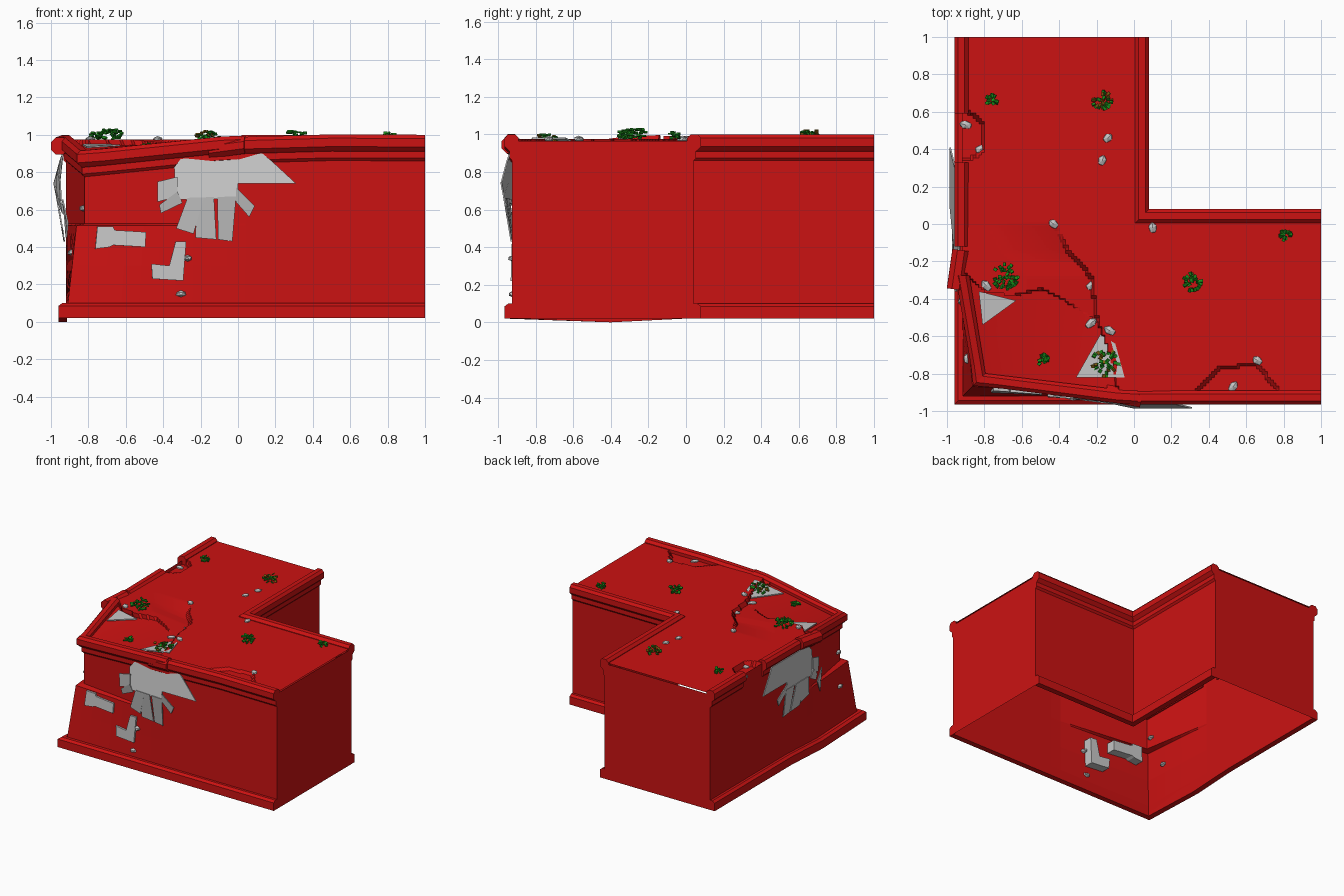
import bpy, bmesh, math, random
from mathutils import Vector, Matrix

random.seed(4)
cube = bpy.data.objects.get("Cube")
if cube:
    bpy.data.objects.remove(cube)

FRONT, LEFT, END, NOTCH = -0.925, -0.92, 1.0, 0.04
ROOF, FLOOR = 0.975, 0.02


def material(name, rgb):
    m = bpy.data.materials.new(name)
    m.diffuse_color = (*rgb, 1)
    m.use_nodes = True
    m.node_tree.nodes["Principled BSDF"].inputs["Base Color"].default_value = (*rgb, 1)
    return m


red = material("red wall", (0.6, 0.006, 0.006))
grey = material("grey stone", (0.55, 0.55, 0.55))
green = material("green leaf", (0.01, 0.26, 0.01))
olive = material("olive leaf", (0.2, 0.11, 0.005))


def make(name, bm, *mats, fix=True):
    if fix:
        bmesh.ops.recalc_face_normals(bm, faces=bm.faces)
    mesh = bpy.data.meshes.new(name)
    bm.to_mesh(mesh)
    bm.free()
    for m in mats:
        mesh.materials.append(m)
    ob = bpy.data.objects.new(name, mesh)
    bpy.context.scene.collection.objects.link(ob)


def clamp(v):
    return max(0.0, min(1.0, v))


def interp(pts, x):
    for (a, u), (b, v) in zip(pts, pts[1:]):
        if x <= b:
            return u + (v - u) * clamp((x - a) / (b - a))
    return pts[-1][1]


def slump(p):
    """Push the collapsed front corner inwards and down."""
    t = clamp(1 - (p[0] - LEFT) / 0.88) * clamp(1 - (p[1] - FRONT) / 0.68)
    inset = 0.11 * p[2] if p[2] < 0.52 else 0.1
    drop = 0.085 * clamp((p[2] - 0.6) / 0.25)
    return Vector((p[0] + t * inset, p[1] + t * inset, p[2] - t * drop))


def dense(path, n):
    pts = [Vector(p) for p in path]
    out = [a.lerp(b, k / n) for a, b in zip(pts, pts[1:]) for k in range(n)]
    return out + [pts[-1]]


def sweep(name, path, profile, n=1, warp=False):
    """Carry a profile of (outward, z) points along a mitred path of (x, y, dz)."""
    pts = dense(path, n)
    dirs = [(b - a).to_2d().normalized() for a, b in zip(pts, pts[1:])]
    normals = [Vector((-d.y, d.x)) for d in dirs]
    bm, rings = bmesh.new(), []
    for i, p in enumerate(pts):
        a, b = normals[max(i - 1, 0)], normals[min(i, len(normals) - 1)]
        m = (a + b) / (1 + a.dot(b))
        ring = [Vector((p.x + m.x * o, p.y + m.y * o, z + p.z)) for o, z in profile]
        rings.append([bm.verts.new(slump(v) if warp else v) for v in ring])
    k = len(profile)
    for r, s in zip(rings, rings[1:]):
        for j in range(k):
            bm.faces.new((r[j], r[(j + 1) % k], s[(j + 1) % k], s[j]))
    bm.faces.new(rings[0])
    bm.faces.new(rings[-1])
    make(name, bm, red)


# Walls: open shell, one sheet all the way round
outline = [(END, FRONT, 0), (LEFT, FRONT, 0), (LEFT, END, 0), (NOTCH, END, 0),
           (NOTCH, NOTCH, 0), (END, NOTCH, 0), (END, FRONT, 0)]
heights = [FLOOR, 0.1, 0.3, 0.515, 0.525, 0.6, 0.72, 0.85, ROOF - 0.01]
bm = bmesh.new()
cols = [[bm.verts.new(slump((p.x, p.y, z))) for z in heights] for p in dense(outline, 20)]
for a, b in zip(cols, cols[1:]):
    for j in range(len(heights) - 1):
        bm.faces.new((a[j], a[j + 1], b[j + 1], b[j]))
bmesh.ops.remove_doubles(bm, verts=bm.verts, dist=0.0001)
make("walls", bm, red)

# Roof: sheet with a sunken corner, cracks and dents
corner_crack = [(-0.92, -0.26), (-0.8, -0.37), (-0.66, -0.39), (-0.5, -0.35),
                (-0.33, -0.44), (-0.2, -0.52), (-0.16, -0.62), (-0.08, -0.93)]
long_crack = [(-0.5, -0.2), (-0.28, -0.23), (-0.15, -0.35), (0, -0.43)]
edge_crack = [(0.3, -0.93), (0.45, -0.77), (0.66, -0.75), (0.8, -0.93)]


def roof_point(x, y):
    z = ROOF
    if x < -0.08 and y < interp(corner_crack, x):
        return slump((x, y, z - 0.02))
    if -0.52 < y < 0:
        gap = interp(long_crack, y) - x
        if gap > 0:
            z -= 0.035 * clamp(1 - gap / 0.35) * clamp(-y / 0.2)
    if 0.3 < x < 0.8 and y < interp(edge_crack, x):
        z -= 0.02
    if x < -0.8 and math.hypot(x - LEFT, y - 0.47) < 0.13:
        z -= 0.04
    return Vector((x, y, z))


N = 128
bm = bmesh.new()
grid = [[bm.verts.new(roof_point(LEFT + (END - LEFT) * i / N, FRONT + (END - FRONT) * j / N))
         for j in range(N + 1)] for i in range(N + 1)]
for i in range(N):
    for j in range(N):
        if i < N / 2 or j < N / 2:
            bm.faces.new((grid[i][j], grid[i + 1][j], grid[i + 1][j + 1], grid[i][j + 1]))
loose = [v for v in bm.verts if not v.link_faces]
bmesh.ops.delete(bm, geom=loose, context='VERTS')
make("roof", bm, red, fix=False)

# Cornices and base mouldings
cornice = [(-0.035, 0.92), (-0.035, 0.98), (-0.015, 1.0), (0.022, 1.0), (0.04, 0.98),
           (0.04, 0.935), (0.02, 0.915), (0.014, 0.91), (0.014, 0.875), (0, 0.86), (-0.01, 0.86)]
roll = [(0.05 * math.cos(a * math.pi / 4 + 0.4), 0.95 + 0.05 * math.sin(a * math.pi / 4 + 0.4))
        for a in range(8)]
skirting = [(-0.005, FLOOR), (0.04, FLOOR), (0.04, 0.085), (0.02, 0.1), (-0.005, 0.1)]

sweep("front_cornice", [(END, FRONT, 0), (0.5, FRONT, 0.002), (0, FRONT, -0.012)], cornice)
sweep("fallen_cornice", [(0.02, FRONT, -0.005), (LEFT, FRONT, 0), (LEFT, -0.28, 0)],
      cornice, n=8, warp=True)
sweep("left_cornice_middle", [(LEFT, -0.12, -0.01), (LEFT, 0.33, -0.005)], cornice)
sweep("left_cornice_back", [(LEFT, 0.59, 0), (LEFT, END, 0)], cornice)
sweep("notch_cornice", [(NOTCH, END, 0), (NOTCH, NOTCH, 0), (END, NOTCH, 0)], cornice)
sweep("loose_front_roll", [(0.04, -0.935, -0.005), (-0.15, -0.9, -0.03)], roll)
sweep("loose_left_roll", [(-0.955, -0.35, -0.01), (-0.925, -0.14, 0)], roll)
sweep("outer_skirting", [(END, FRONT, 0), (LEFT, FRONT, 0), (LEFT, -0.4, -0.02),
                         (LEFT, 0, 0), (LEFT, END, 0)], skirting)
sweep("notch_skirting", [(NOTCH, END, 0), (NOTCH, NOTCH, 0), (END, NOTCH, 0)], skirting)

# Broken facing slabs: outlines are (along the wall, z)
slabs = [
    [(-0.37, 0.66), (-0.38, 0.86), (-0.34, 0.9), (0.13, 0.9), (0.18, 0.86),
     (0.31, 0.74), (0, 0.74), (0, 0.66)],
    [(-0.48, 0.65), (-0.48, 0.78), (-0.36, 0.8), (-0.36, 0.68)],
    [(-0.46, 0.58), (-0.47, 0.63), (-0.36, 0.71), (-0.33, 0.64)],
    [(-0.35, 0.5), (-0.3, 0.67), (-0.2, 0.67), (-0.25, 0.47)],
    [(-0.24, 0.45), (-0.24, 0.67), (-0.14, 0.67), (-0.12, 0.44)],
    [(-0.11, 0.44), (-0.12, 0.67), (-0.01, 0.67), (-0.03, 0.43)],
    [(-0.01, 0.64), (0.06, 0.56), (0.09, 0.62), (-0.01, 0.72)],
]
bulge = [(0.43, 0.008), (0.6, 0.035), (0.74, 0.062), (0.86, 0.03), (0.91, 0.012)]


def slab(bm, shape, place, depth):
    """Solid slab: place(along, z, lift) gives its points, depth runs into the wall."""
    near = [bm.verts.new(place(s, z, 0)) for s, z in shape]
    far = [bm.verts.new(place(s, z, -depth)) for s, z in shape]
    bm.faces.new(near)
    bm.faces.new(far[::-1])
    for i in range(len(near)):
        bm.faces.new((near[i - 1], near[i], far[i], far[i - 1]))


def on_front(s, z, d):
    return slump((s, FRONT - interp(bulge, z) - d, z))


def on_left(s, z, d):
    return slump((LEFT - interp(bulge, z) - d - 0.005, s + 0.1, z))


for side, place in (("front", on_front), ("left", on_left)):
    bm = bmesh.new()
    for shape in slabs:
        slab(bm, shape, place, 0.008)
    if side == "left":
        slab(bm, [(-0.58, 0.53), (-0.54, 0.45), (-0.5, 0.55), (-0.55, 0.66)], place, 0.008)
    make(side + "_broken_slabs", bm, grey)

# Exposed blocks set through the front wall
blocks = [
    [(-0.8, 0.39), (-0.8, 0.51), (-0.71, 0.53), (-0.7, 0.49), (-0.52, 0.48),
     (-0.52, 0.4), (-0.7, 0.41), (-0.72, 0.4)],
    [(-0.47, 0.23), (-0.48, 0.31), (-0.38, 0.3), (-0.35, 0.43), (-0.29, 0.43), (-0.3, 0.22)],
]
bm = bmesh.new()
for shape in blocks:
    slab(bm, shape, lambda s, z, d: slump((s, FRONT - 0.015 - d, min(z, 0.51))), 0.09)
make("exposed_blocks", bm, grey)

# Bare patches on the sunken roof
bm = bmesh.new()
for shape in ([(-0.83, -0.36), (-0.81, -0.54), (-0.63, -0.41)],
              [(-0.18, -0.59), (-0.31, -0.82), (-0.05, -0.82), (-0.1, -0.64)]):
    slab(bm, shape, lambda x, y, d: Vector((x, y, max(roof_point(x, y).z, 0.93) + 0.008 + d)), 0.009)
make("bare_roof_patches", bm, grey)

# Rubble on the roof and along the walls
spots = [(-0.14, 0.46), (-0.17, 0.34), (-0.82, 0.4), (-0.9, 0.53), (-0.43, 0), (0.1, -0.02),
         (-0.23, -0.33), (-0.24, -0.54), (-0.13, -0.57), (0.66, -0.73), (0.53, -0.87), (-0.79, -0.33)]
places = [roof_point(x, y) for x, y in spots]
places += [slump(p) for p in ((-0.31, FRONT, 0.15), (-0.28, FRONT, 0.34),
                              (LEFT, -0.88, 0.61), (LEFT, -0.75, 0.37))]
bm = bmesh.new()
for p in places:
    spin = Matrix.Rotation(random.uniform(0, math.pi), 4, 'Z')
    size = Matrix.Diagonal((random.uniform(0.03, 0.04), 0.024, 0.018, 1))
    bmesh.ops.create_icosphere(bm, subdivisions=1, radius=1, matrix=Matrix.Translation(p) @ spin @ size)
make("rubble", bm, grey)

# Plant tufts: little crossed leaves
tufts = [(-0.76, 0.66, 0.03, 0), (-0.17, 0.66, 0.05, 0.4), (-0.69, -0.28, 0.07, 0),
         (-0.53, -0.77, 0.03, 0), (-0.16, -0.75, 0.075, 0.4), (0.31, -0.31, 0.05, 0), (0.81, -0.06, 0.03, 0)]
bm = bmesh.new()
for x, y, r, dry in tufts:
    ground = roof_point(x, y)
    for k in range(int(r * 600)):
        a, d = random.uniform(0, math.tau), r * math.sqrt(random.random())
        lift = random.uniform(0.005, 0.02 + 0.6 * (r - 0.3 * d))
        at = ground + Vector((d * math.cos(a), d * math.sin(a), min(lift, 0.05)))
        turn = Matrix.Rotation(a, 4, 'Z') @ Matrix.Rotation(random.uniform(-1, 1), 4, 'X')
        leaf = bmesh.ops.create_cube(bm, size=0.02, matrix=Matrix.Translation(at) @ turn
                                     @ Matrix.Diagonal((1, 0.8, 0.4, 1)))
        shade = int(random.random() < dry)
        for f in {f for v in leaf["verts"] for f in v.link_faces}:
            f.material_index = shade
make("plant_tufts", bm, green, olive)
